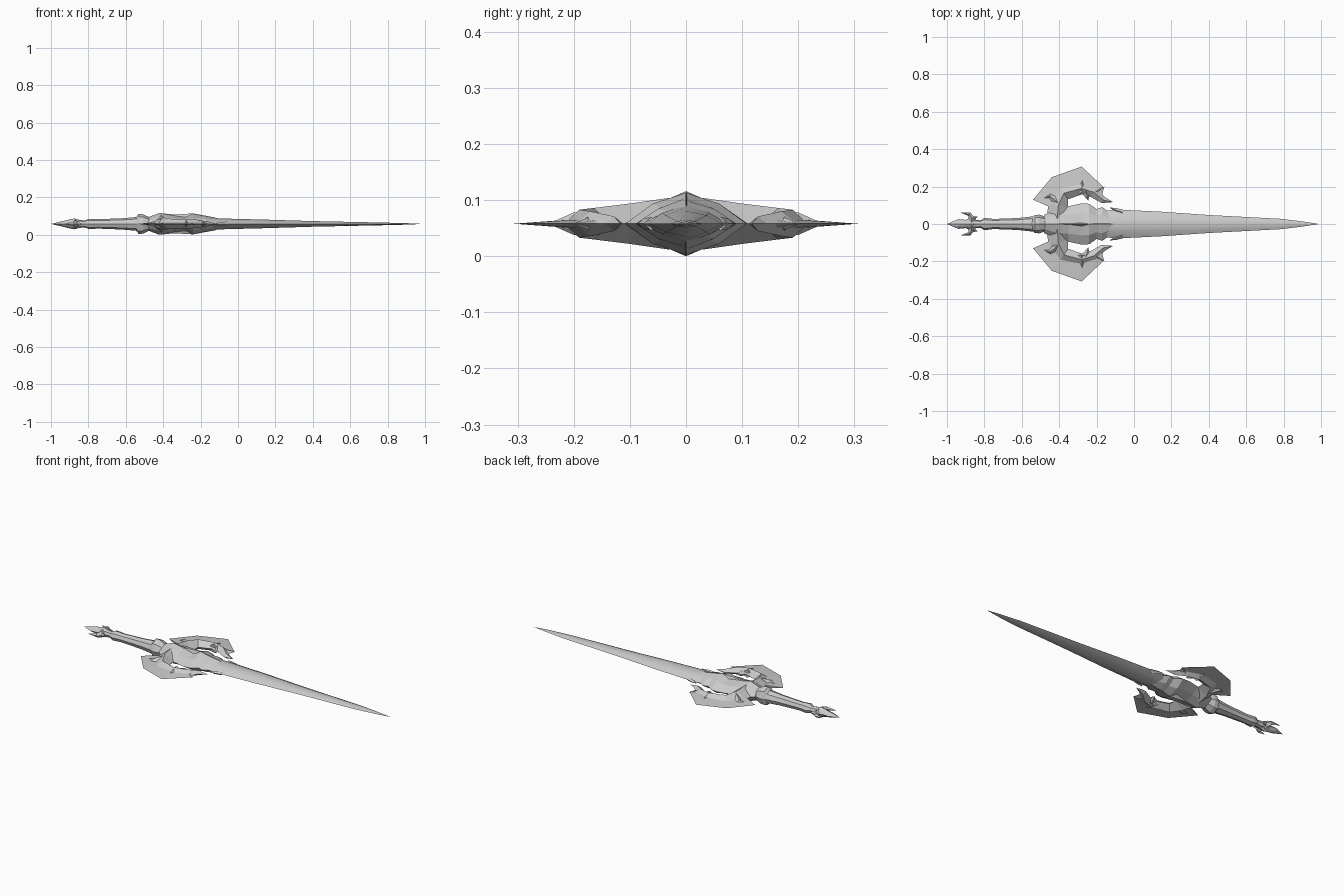
import bpy, bmesh, math
from mathutils import Vector

cube = bpy.data.objects.get("Cube")
if cube:
    bpy.data.objects.remove(cube)

MID = 0.058  # height of the flat symmetry plane

steel = bpy.data.materials.new("pale_grey_steel")
steel.use_nodes = True
grey = (0.6, 0.6, 0.6, 1)
steel.diffuse_color = grey
steel.node_tree.nodes["Principled BSDF"].inputs["Base Color"].default_value = grey

# cross-sections as (side, height) factors
DIAMOND = [(1, 0), (0, 1), (-1, 0), (0, -1)]
FACETED = [(1, 0), (.55, .65), (0, 1), (-.55, .65), (-1, 0), (-.55, -.65), (0, -1), (.55, -.65)]
OCTAGON = [(math.cos(i * math.pi / 4), math.sin(i * math.pi / 4)) for i in range(8)]


def finish(name, bm, smooth=None):
    bmesh.ops.remove_doubles(bm, verts=bm.verts, dist=0.0002)
    bmesh.ops.recalc_face_normals(bm, faces=bm.faces)
    mesh = bpy.data.meshes.new(name)
    bm.to_mesh(mesh)
    bm.free()
    mesh.materials.append(steel)
    ob = bpy.data.objects.new(name, mesh)
    bpy.context.collection.objects.link(ob)
    if smooth:
        bpy.ops.object.select_all(action='DESELECT')
        ob.select_set(True)
        bpy.context.view_layer.objects.active = ob
        bpy.ops.object.shade_smooth_by_angle(angle=math.radians(smooth))


def loft(name, path, section, smooth=None, mirror=1):
    """Skin a section along a flat path of (x, y, half width, half height)."""
    bm = bmesh.new()
    rings = []
    for i, (x, y, w, h) in enumerate(path):
        a, b = path[max(i - 1, 0)], path[min(i + 1, len(path) - 1)]
        d = Vector((b[0] - a[0], b[1] - a[1])).normalized()
        rings.append([bm.verts.new((x - d.y * w * s, (y + d.x * w * s) * mirror, MID + h * t))
                      for s, t in section])
    n = len(section)
    for r, q in zip(rings, rings[1:]):
        for i in range(n):
            bm.faces.new((r[i], r[(i + 1) % n], q[(i + 1) % n], q[i]))
    bm.faces.new(rings[0])
    bm.faces.new(rings[-1])
    finish(name, bm, smooth)


def straight(name, stations, section, smooth=None):
    loft(name, [(x, 0, w, h) for x, w, h in stations], section, smooth)


def wing_blade(name, outer, inner, thick, mirror):
    """Thin plate, sharp on the outer edge and thicker along the inner edge."""
    bm = bmesh.new()
    edge = [bm.verts.new((x, y * mirror, MID)) for x, y in outer]
    sides = [[bm.verts.new((x, y * mirror, MID + s * thick)) for x, y in inner] for s in (1, -1)]
    for side in sides:
        for i in range(len(outer) - 1):
            bm.faces.new((edge[i], edge[i + 1], side[i + 1], side[i]))
    for i in range(len(inner) - 1):
        bm.faces.new((sides[0][i], sides[0][i + 1], sides[1][i + 1], sides[1][i]))
    for k in (0, -1):
        bm.faces.new((edge[k], sides[0][k], sides[1][k]))
    finish(name, bm)


# long tapering blade
straight("blade", [(-.16, .07, .034), (-.09, .077, .029), (.14, .066, .023), (.4, .048, .015),
                   (.78, .028, .007), (.9, .014, .004), (.99, 0, 0)], FACETED, 40)
# faceted body between the wings
straight("guard_body", [(-.48, .048, .036), (-.42, .085, .058), (-.35, .095, .046), (-.28, .11, .038),
                        (-.24, .108, .055), (-.2, .08, .046), (-.17, .09, .041), (-.13, .062, .034),
                        (-.09, .04, .027)], FACETED)
# narrow raised spine on the body
straight("guard_spine", [(-.46, .012, .034), (-.42, .035, .058), (-.34, .018, .05),
                         (-.24, .034, .056), (-.12, .012, .034)], DIAMOND)
# collar and grip
straight("collar", [(-.545, .036, .036), (-.53, .048, .054), (-.508, .05, .052),
                    (-.475, .04, .036), (-.46, .036, .034)], OCTAGON)
straight("grip", [(-.9, .018, .018), (-.85, .023, .022), (-.82, .02, .018), (-.8, .033, .027),
                  (-.775, .03, .027), (-.75, .027, .025), (-.62, .032, .03), (-.54, .041, .037)],
         OCTAGON, 35)
# pommel spike
straight("pommel_spike", [(-1, 0, 0), (-.94, .026, .014), (-.9, .022, .024), (-.875, .033, .029),
                          (-.85, .02, .022)], FACETED)

for side, m in (("left", 1), ("right", -1)):
    wing_blade(side + "_wing_blade",
               [(-.54, .13), (-.44, .25), (-.28, .307), (-.16, .195), (-.172, .15)],
               [(-.45, .09), (-.37, .165), (-.28, .185), (-.205, .165), (-.19, .148)], .009, m)
    # ridged arm that curls from the body into a hook
    loft(side + "_wing_arm", [(-.41, .03, .055, .046), (-.405, .1, .055, .036), (-.375, .165, .04, .028),
                              (-.28, .19, .032, .025), (-.215, .17, .03, .022),
                              (-.165, .128, .018, .013), (-.112, .117, 0, 0)], DIAMOND, mirror=m)
    # spikes on the arm
    loft(side + "_arm_spike", [(-.28, .165, .042, .022), (-.279, .2, .02, .02),
                               (-.276, .245, 0, 0)], DIAMOND, mirror=m)
    loft(side + "_rear_tooth", [(-.4, .11, .04, .032), (-.45, .15, .016, .014),
                                (-.49, .135, 0, 0)], DIAMOND, mirror=m)
    loft(side + "_front_tooth", [(-.235, .17, .025, .018), (-.19, .178, .012, .01),
                                 (-.158, .2, 0, 0)], DIAMOND, mirror=m)
    loft(side + "_inner_tooth", [(-.26, .18, .025, .02), (-.25, .15, .014, .014),
                                 (-.245, .125, 0, 0)], DIAMOND, mirror=m)
    # barb at the blade root
    loft(side + "_root_barb", [(-.06, .062, .014, .012), (-.1, .076, .01, .009),
                               (-.13, .088, 0, 0)], DIAMOND, mirror=m)
    # curved pommel claw
    loft(side + "_pommel_claw", [(-.87, .01, .022, .024), (-.868, .032, .016, .018),
                                 (-.88, .052, .01, .012), (-.93, .062, 0, 0)], DIAMOND, mirror=m)
    loft(side + "_pommel_barb", [(-.87, .02, .016, .018), (-.85, .035, .008, .01),
                                 (-.835, .04, 0, 0)], DIAMOND, mirror=m)
